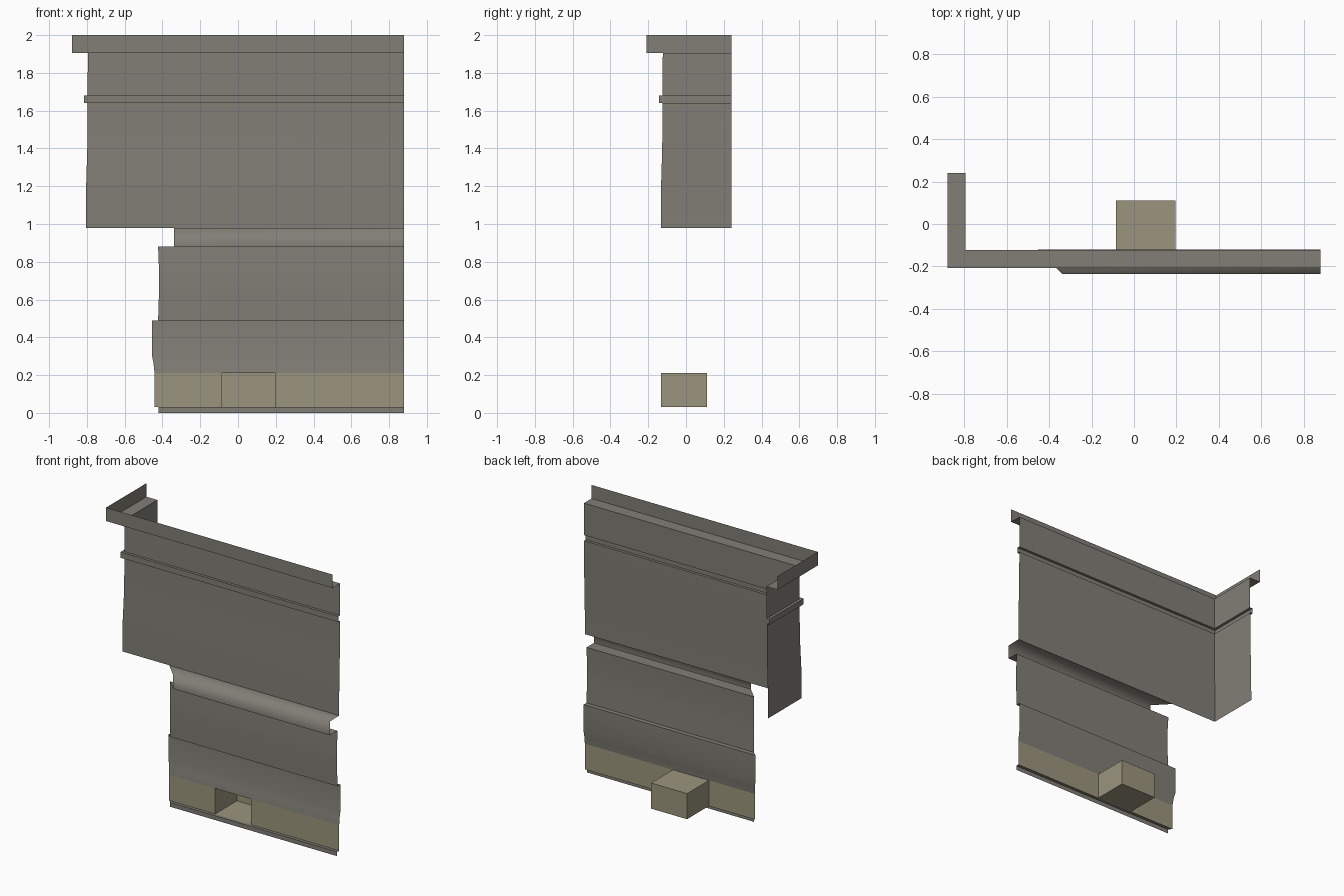
import bpy
import math

cube = bpy.data.objects.get("Cube")
if cube:
    bpy.data.objects.remove(cube, do_unlink=True)


def material(name, rgb):
    mat = bpy.data.materials.new(name)
    mat.use_nodes = True
    mat.diffuse_color = (*rgb, 1)
    mat.node_tree.nodes["Principled BSDF"].inputs["Base Color"].default_value = (*rgb, 1)
    return mat


GREY = material("warm grey", (0.22, 0.21, 0.18))
KHAKI = material("khaki", (0.33, 0.30, 0.205))

RIGHT_END = 0.88
BACK_END = 0.24
BOX_X = (-0.085, 0.195)
BOX_Z = (0.03, 0.21)


def build(name, verts, faces, mat, angle=30):
    mesh = bpy.data.meshes.new(name)
    mesh.from_pydata(verts, [], faces)
    mesh.materials.append(mat)
    obj = bpy.data.objects.new(name, mesh)
    bpy.context.collection.objects.link(obj)
    bpy.ops.object.select_all(action="DESELECT")
    obj.select_set(True)
    bpy.context.view_layer.objects.active = obj
    bpy.ops.object.shade_smooth_by_angle(angle=math.radians(angle))
    return obj


def sweep(name, profile, plan, mat, angle=30, skip=()):
    """Sweep a (y, z) profile, listed top down, along mitred plan points."""
    rows = [[(x, y, z) for x, y in plan(y0)] for y0, z in profile]
    n = len(rows[0])
    verts = [v for row in rows for v in row]
    faces = [((r + 1) * n + c, (r + 1) * n + c + 1, r * n + c + 1, r * n + c)
             for r in range(len(rows) - 1) for c in range(n - 1) if c not in skip]
    return build(name, verts, faces, mat, angle)


def corner_plan(y):
    """Upper pieces turn an outside corner and run back."""
    x = y - 0.672
    return [(x, BACK_END), (x, y), (RIGHT_END, y)]


def straight_plan(y):
    """Lower pieces stop at an inside mitre."""
    return [(-0.575 - y, y), (RIGHT_END, y)]


def opening_plan(y):
    left, right = straight_plan(y)
    return [left, (BOX_X[0], y), (BOX_X[1], y), right]


# Upper wall with cornice lip and picture rail channel
sweep("cornice", [(-0.208, 2.0), (-0.208, 1.905), (-0.123, 1.905)], corner_plan, GREY)
sweep("upper_wall_top", [(-0.123, 1.905), (-0.124, 1.68)], corner_plan, GREY)
sweep("picture_rail", [(-0.124, 1.68), (-0.143, 1.68), (-0.143, 1.64), (-0.124, 1.64)],
      corner_plan, GREY)
sweep("upper_wall", [(-0.124, 1.64), (-0.126, 1.4), (-0.132, 1.2), (-0.133, 0.98)],
      corner_plan, GREY)

# Rounded middle ledge and its flat underside
sweep("middle_ledge", [(-0.133, 0.98), (-0.235, 0.978), (-0.235, 0.88)],
      straight_plan, GREY, angle=120)
sweep("ledge_underside", [(-0.235, 0.88), (-0.152, 0.88)], straight_plan, GREY)

# Lower wall panels
sweep("lower_wall", [(-0.152, 0.88), (-0.157, 0.75), (-0.157, 0.65), (-0.152, 0.49),
                     (-0.12, 0.49)], straight_plan, GREY)
sweep("lower_panel", [(-0.12, 0.49), (-0.12, 0.30), (-0.128, 0.26), (-0.133, BOX_Z[1])],
      straight_plan, GREY)

# Skirting with an opening, and the open box set behind it
sweep("skirting", [(-0.133, BOX_Z[1]), (-0.133, BOX_Z[0])], opening_plan, KHAKI, skip=(1,))
(xa, xb), (za, zb), ya, yb = BOX_X, BOX_Z, -0.133, 0.11
box_verts = [(x, y, z) for z in (za, zb) for x, y in ((xa, ya), (xb, ya), (xb, yb), (xa, yb))]
build("recessed_box", box_verts,
      [(0, 3, 2, 1), (4, 5, 6, 7), (1, 2, 6, 5), (2, 3, 7, 6), (3, 0, 4, 7)], KHAKI)

# Base strip
sweep("base_strip", [(-0.133, 0.03), (-0.155, 0.03), (-0.155, 0.0)], straight_plan, GREY)
